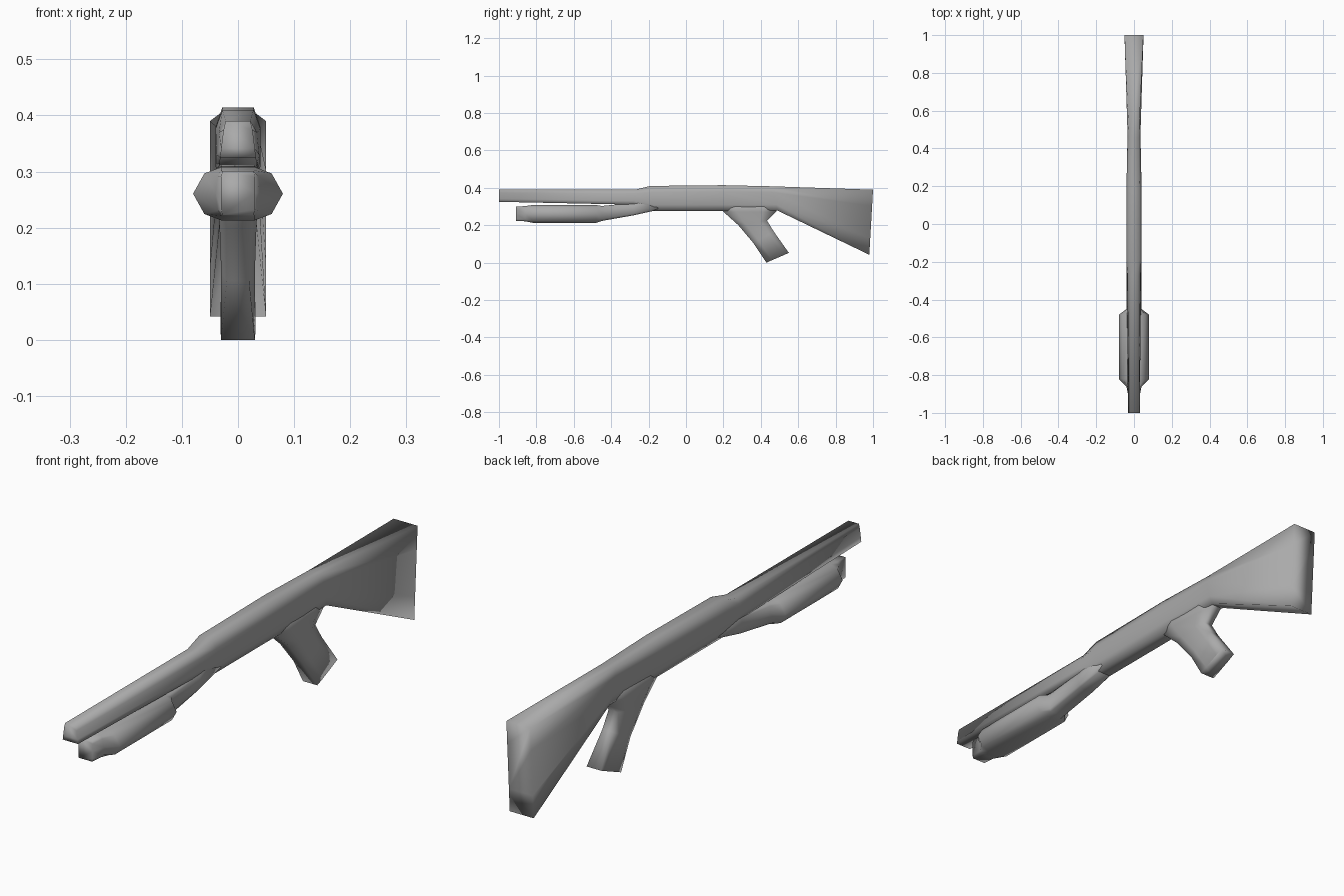
import bpy
import bmesh

cube = bpy.data.objects.get("Cube")
if cube:
    bpy.data.objects.remove(cube, do_unlink=True)

grey = bpy.data.materials.new("plain grey")
grey.use_nodes = True
colour = (0.4, 0.4, 0.4, 1)
grey.diffuse_color = colour
grey.node_tree.nodes["Principled BSDF"].inputs["Base Color"].default_value = colour


def loft(name, fractions, stations):
    """Skin mirrored sections; a station is (top yz, bottom yz, half widths)."""
    bm = bmesh.new()
    rings = []
    for top, bottom, widths in stations:
        half = []
        for f, w in zip(fractions, widths):
            y = top[0] + (bottom[0] - top[0]) * f
            z = top[1] + (bottom[1] - top[1]) * f
            half.append((w, y, z))
        left = [bm.verts.new(p) for p in half]
        right = [bm.verts.new((-x, y, z)) for x, y, z in reversed(half)]
        rings.append(left + right)
    for a, b in zip(rings, rings[1:]):
        for i in range(len(a)):
            j = (i + 1) % len(a)
            bm.faces.new((a[i], a[j], b[j], b[i]))
    bm.faces.new(rings[0])
    bm.faces.new(rings[-1])
    bmesh.ops.recalc_face_normals(bm, faces=bm.faces)
    for face in bm.faces:
        face.smooth = True
    mesh = bpy.data.meshes.new(name)
    bm.to_mesh(mesh)
    bm.free()
    mesh.materials.append(grey)
    obj = bpy.data.objects.new(name, mesh)
    bpy.context.collection.objects.link(obj)
    return obj


# Barrel, receiver and stock in one continuous skin
receiver = (0.028, 0.04, 0.04, 0.026)
loft("barrel_receiver_and_stock", (0, 0.25, 0.75, 1), [
    ((-1, 0.39), (-1, 0.325), (0.022, 0.026, 0.03, 0.032)),
    ((-0.27, 0.39), (-0.28, 0.31), (0.022, 0.034, 0.038, 0.034)),
    ((-0.19, 0.41), (-0.17, 0.275), receiver),
    ((0.2, 0.414), (0.19, 0.275), receiver),
    ((0.46, 0.408), (0.49, 0.278), (0.026, 0.034, 0.034, 0.026)),
    ((1, 0.39), (0.98, 0.042), (0.05, 0.05, 0.05, 0.05)),
])

# Sliding fore-end with the tube tip in front and the taper into the receiver
tip = (0.028, 0.03, 0.03, 0.03, 0.028)
neck = (0.03, 0.036, 0.04, 0.036, 0.03)
grip = (0.03, 0.06, 0.08, 0.06, 0.03)
loft("fore_end", (0, 0.12, 0.5, 0.88, 1), [
    ((-0.91, 0.3), (-0.91, 0.223), tip),
    ((-0.86, 0.302), (-0.86, 0.221), neck),
    ((-0.82, 0.308), (-0.82, 0.213), grip),
    ((-0.48, 0.308), (-0.48, 0.213), grip),
    ((-0.45, 0.303), (-0.45, 0.223), neck),
    ((-0.28, 0.32), (-0.28, 0.253), neck),
    ((-0.15, 0.35), (-0.15, 0.282), (0.024, 0.034, 0.036, 0.034, 0.024)),
])

# Pistol grip running down and back from the receiver
loft("pistol_grip", (0, 0.25, 0.75, 1), [
    ((0.17, 0.33), (0.51, 0.32), (0.02, 0.034, 0.032, 0.02)),
    ((0.2, 0.272), (0.48, 0.27), (0.02, 0.038, 0.034, 0.02)),
    ((0.28, 0.2), (0.433, 0.225), (0.02, 0.033, 0.033, 0.02)),
    ((0.36, 0.105), (0.47, 0.165), (0.02, 0.03, 0.03, 0.02)),
    ((0.43, 0), (0.55, 0.052), (0.03, 0.031, 0.031, 0.03)),
])
